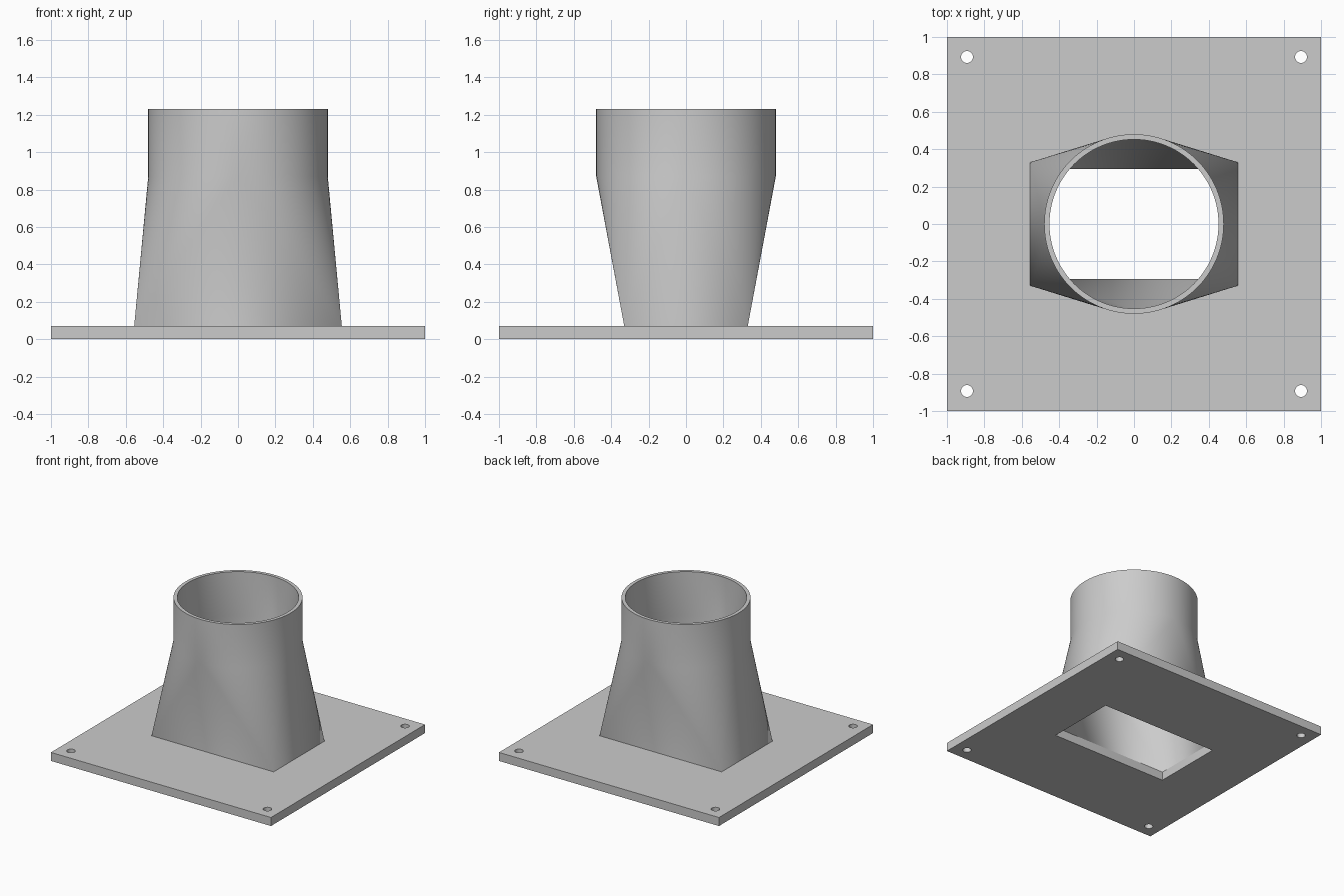
import bpy, bmesh
from math import cos, sin, pi, radians

PLATE_TOP = 0.07
NECK_Z, RIM_Z = 0.87, 1.23
SEG = 96                      # divisible by four, so arcs meet the flat sides
OUTER = (0.48, 0.555, 0.33)   # radius, half width, half depth
INNER = (0.452, 0.525, 0.293)

old = bpy.data.objects.get("Cube")
if old:
    bpy.data.objects.remove(old, do_unlink=True)

grey = bpy.data.materials.new("light grey")
grey.use_nodes = True
grey.diffuse_color = (0.6, 0.6, 0.6, 1)
grey.node_tree.nodes["Principled BSDF"].inputs["Base Color"].default_value = grey.diffuse_color


def finish(obj):
    bpy.ops.object.select_all(action='DESELECT')
    obj.select_set(True)
    bpy.context.view_layer.objects.active = obj
    if obj.type == 'CURVE':
        bpy.ops.object.convert(target='MESH')
    bpy.ops.object.shade_smooth_by_angle(angle=radians(30))


def rectangle(hx, hy):
    return [(hx, hy), (-hx, hy), (-hx, -hy), (hx, -hy)]


def circle(r, n, cx=0, cy=0):
    return [(cx + r * cos(2 * pi * i / n), cy + r * sin(2 * pi * i / n)) for i in range(n)]


# Base plate: square outline with a rectangular opening and four bolt holes
outlines = [rectangle(1, 1), rectangle(INNER[1], INNER[2])]
outlines += [circle(0.032, 32, x, y) for x, y in rectangle(0.893, 0.893)]
curve = bpy.data.curves.new("base_plate", 'CURVE')
curve.dimensions = '2D'
curve.fill_mode = 'BOTH'
curve.extrude = PLATE_TOP / 2
for pts in outlines:
    spline = curve.splines.new('POLY')
    spline.points.add(len(pts) - 1)
    for p, (x, y) in zip(spline.points, pts):
        p.co = (x, y, 0, 1)
    spline.use_cyclic_u = True
curve.materials.append(grey)
plate = bpy.data.objects.new("base_plate", curve)
plate.location.z = PLATE_TOP / 2
bpy.context.collection.objects.link(plate)
finish(plate)

# Duct: rectangular foot blending into a round neck, with an inner and outer skin
bm = bmesh.new()


def skin(radius, hx, hy):
    foot = [bm.verts.new((x, y, PLATE_TOP)) for x, y in rectangle(hx, hy)]
    neck, rim = [[bm.verts.new((x, y, z)) for x, y in circle(radius, SEG)]
                 for z in (NECK_Z, RIM_Z)]
    quarter = SEG // 4
    for i in range(SEG):
        j = (i + 1) % SEG
        bm.faces.new((neck[i], neck[j], rim[j], rim[i]))
        bm.faces.new((foot[i // quarter], neck[j], neck[i]))      # corner fan
    for q in range(4):                                            # flat side
        bm.faces.new((foot[q - 1], foot[q], neck[q * quarter]))
    return foot, rim


foot_out, rim_out = skin(*OUTER)
foot_in, rim_in = skin(*INNER)
for a, b in ((foot_out, foot_in), (rim_out, rim_in)):
    for i in range(len(a)):
        bm.faces.new((a[i - 1], a[i], b[i], b[i - 1]))
bmesh.ops.recalc_face_normals(bm, faces=bm.faces)
mesh = bpy.data.meshes.new("duct_adapter")
bm.to_mesh(mesh)
bm.free()
mesh.materials.append(grey)
duct = bpy.data.objects.new("duct_adapter", mesh)
bpy.context.collection.objects.link(duct)
finish(duct)
